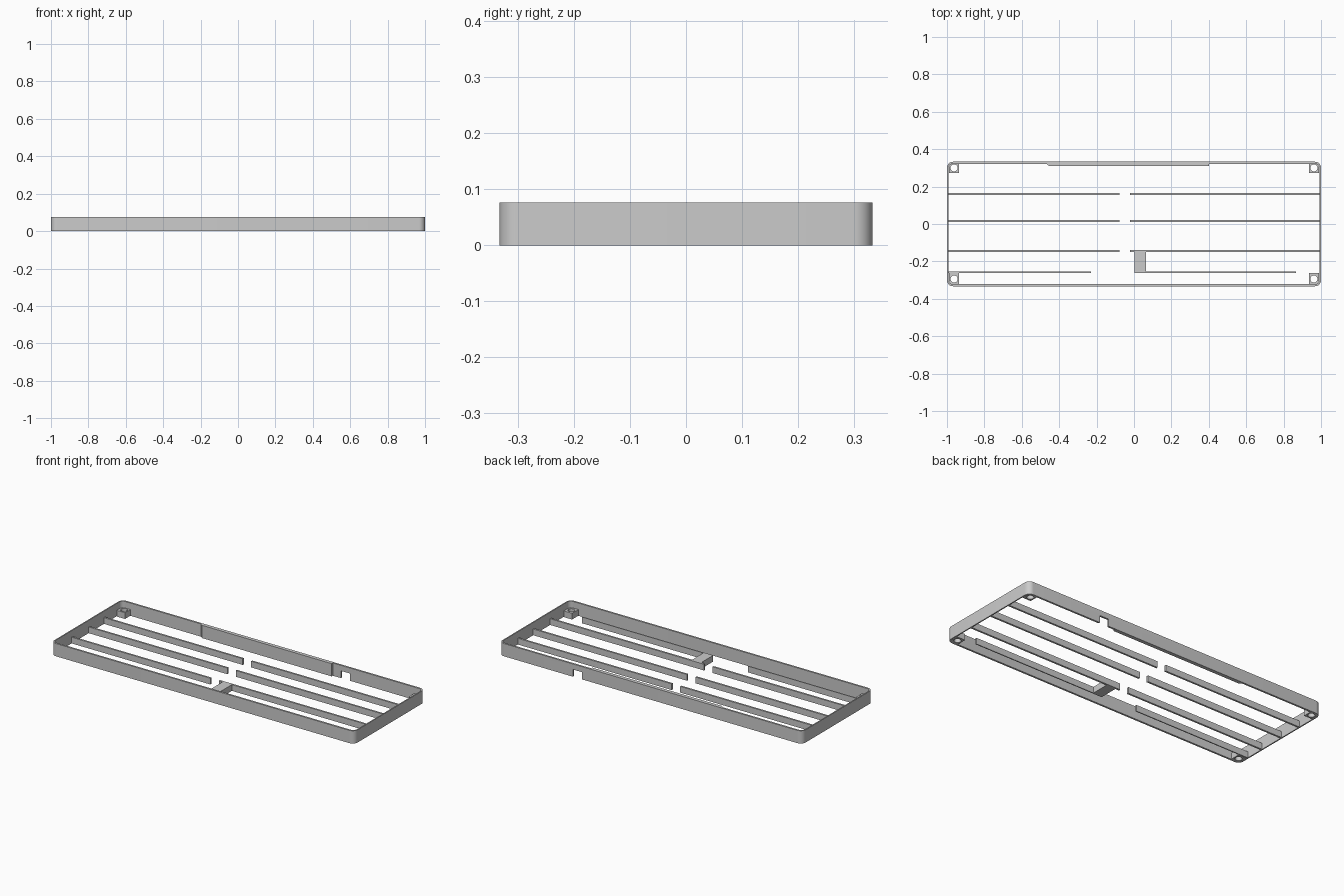
import bpy, bmesh, math

cube = bpy.data.objects.get("Cube")
if cube:
    bpy.data.objects.remove(cube, do_unlink=True)

HALF_X, HALF_Y, HEIGHT = 1.0, 0.333, 0.076
RIB_H = 0.037

grey = bpy.data.materials.new("plain grey")
grey.use_nodes = True
grey.diffuse_color = (0.6, 0.6, 0.6, 1)
grey.node_tree.nodes["Principled BSDF"].inputs["Base Color"].default_value = (0.6, 0.6, 0.6, 1)


def prism(name, outline, z0, z1):
    """Extrude a counter-clockwise outline from z0 to z1."""
    bm = bmesh.new()
    base = bm.faces.new([bm.verts.new((x, y, z0)) for x, y in outline])
    top = bmesh.ops.extrude_face_region(bm, geom=[base])["geom"]
    verts = [g for g in top if isinstance(g, bmesh.types.BMVert)]
    bmesh.ops.translate(bm, verts=verts, vec=(0, 0, z1 - z0))
    bmesh.ops.recalc_face_normals(bm, faces=bm.faces)
    mesh = bpy.data.meshes.new(name)
    bm.to_mesh(mesh)
    bm.free()
    mesh.materials.append(grey)
    obj = bpy.data.objects.new(name, mesh)
    bpy.context.collection.objects.link(obj)
    return obj


def box(name, x0, x1, y0, y1, z0=0.0, z1=RIB_H):
    return prism(name, [(x0, y0), (x1, y0), (x1, y1), (x0, y1)], z0, z1)


def rounded(hx, hy, r, steps=8):
    """Rounded rectangle outline."""
    pts = []
    for i, (sx, sy) in enumerate([(1, 1), (-1, 1), (-1, -1), (1, -1)]):
        for k in range(steps + 1):
            a = math.pi / 2 * (i + k / steps)
            pts.append((sx * (hx - r) + r * math.cos(a), sy * (hy - r) + r * math.sin(a)))
    return pts


def circle(cx, cy, r, n=24):
    return [(cx + r * math.cos(math.tau * k / n), cy + r * math.sin(math.tau * k / n))
            for k in range(n)]


def activate(obj):
    bpy.ops.object.select_all(action="DESELECT")
    obj.select_set(True)
    bpy.context.view_layer.objects.active = obj


def cut(obj, cutter):
    """Subtract the cutter, then discard it."""
    cutter.hide_render = True
    mod = obj.modifiers.new("cut", "BOOLEAN")
    mod.operation, mod.solver, mod.object = "DIFFERENCE", "EXACT", cutter
    activate(obj)
    bpy.ops.object.modifier_apply(modifier=mod.name)
    bpy.data.objects.remove(cutter, do_unlink=True)


def smooth(obj):
    activate(obj)
    bpy.ops.object.shade_smooth_by_angle(angle=math.radians(30))


# Outer frame: open rounded ring with a cable notch in the rear wall
frame = prism("outer_frame", rounded(HALF_X, HALF_Y, 0.033), 0, HEIGHT)
cut(frame, prism("frame_opening", rounded(HALF_X - 0.007, HALF_Y - 0.011, 0.024), -0.1, 0.2))
cut(frame, box("notch_cutter", 0.453, 0.513, 0.28, 0.4, -0.1, 0.043))
smooth(frame)

# Thickened section on the inside of the rear wall
prism("rear_wall_pad", [(-0.475, 0.326), (-0.455, 0.311), (0.4, 0.311), (0.4, 0.326)], 0, HEIGHT)

# Long ribs, split by a gap near the middle
for label, y in (("rear", 0.161), ("middle", 0.016), ("front", -0.144)):
    box(label + "_rib_right", -0.996, -0.078, y - 0.0055, y + 0.0055)
    box(label + "_rib_left", -0.022, 0.996, y - 0.0055, y + 0.0055)

# Thin front strips and the solid block that joins a strip to a rib
box("thin_strip_right", -0.996, -0.23, -0.261, -0.255)
box("thin_strip_left", 0.06, 0.865, -0.261, -0.255)
box("joining_block", 0.003, 0.064, -0.261, -0.142)

# Corner screw posts with through holes
for side, sx in (("right", -1), ("left", 1)):
    for end, y0, y1, hole_y in (("rear", 0.272, 0.323, 0.3), ("front", -0.323, -0.263, -0.294)):
        xs = sorted((sx * 0.936, sx * 0.99))
        post = box(f"{end}_{side}_screw_post", xs[0], xs[1], y0, y1)
        cut(post, prism("hole_cutter", circle(sx * 0.962, hole_y, 0.019), -0.1, 0.2))
        smooth(post)
